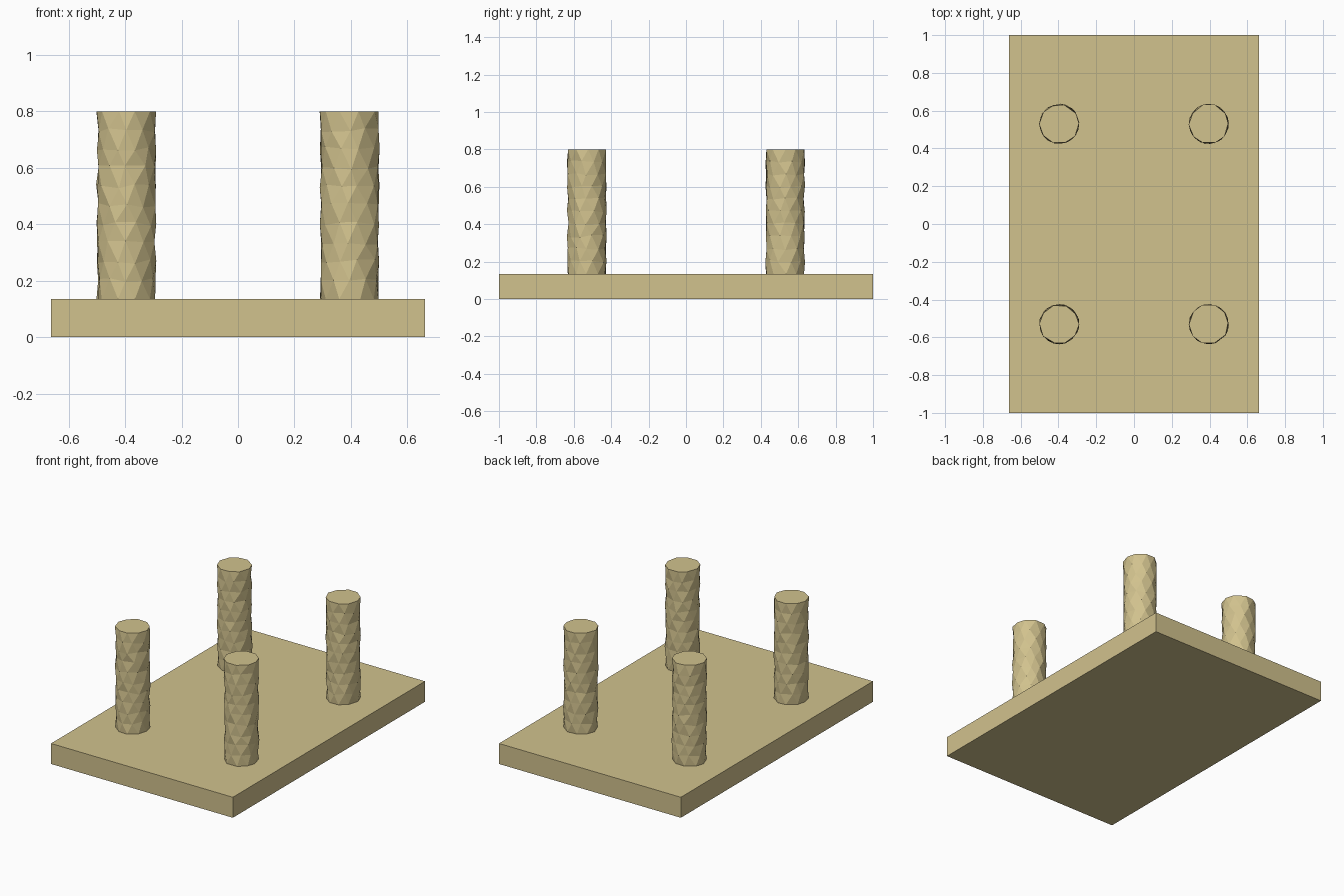
import bpy
import bmesh
import random
from math import cos, sin, tau

random.seed(4)

if "Cube" in bpy.data.objects:
    bpy.data.objects.remove(bpy.data.objects["Cube"], do_unlink=True)

# One sandy colour for everything
sand = bpy.data.materials.new("sand")
sand.use_nodes = True
colour = (0.64, 0.54, 0.27, 1)
sand.diffuse_color = colour
sand.node_tree.nodes["Principled BSDF"].inputs["Base Color"].default_value = colour

BASE_TOP, POST_TOP = 0.135, 0.80
SIDES, RINGS, RADIUS = 10, 11, 0.104


def add_object(name, bm):
    bmesh.ops.recalc_face_normals(bm, faces=bm.faces[:])
    mesh = bpy.data.meshes.new(name)
    bm.to_mesh(mesh)
    bm.free()
    mesh.materials.append(sand)
    obj = bpy.data.objects.new(name, mesh)
    bpy.context.collection.objects.link(obj)
    return obj


# Base slab
bm = bmesh.new()
bmesh.ops.create_cube(bm, size=1)
bmesh.ops.scale(bm, vec=(1.325, 2, BASE_TOP), verts=bm.verts)
bmesh.ops.translate(bm, vec=(0, 0, BASE_TOP / 2), verts=bm.verts)
add_object("base_slab", bm)


# Faceted post: staggered rings joined by triangles, slightly uneven
def faceted_post(name, x, y):
    bm = bmesh.new()
    rings = []
    for i in range(RINGS):
        inner = 0 < i < RINGS - 1
        z = BASE_TOP + (POST_TOP - BASE_TOP) * i / (RINGS - 1)
        ring = []
        for k in range(SIDES):
            a = tau * (k + 0.5 * (i % 2) + random.uniform(-0.12, 0.12)) / SIDES
            r = RADIUS + random.uniform(-0.003, 0.003)
            dz = random.uniform(-0.008, 0.008) if inner else 0
            ring.append(bm.verts.new((x + r * cos(a), y + r * sin(a), z + dz)))
        rings.append(ring)
    for i in range(RINGS - 1):
        low, high = rings[i], rings[i + 1]
        shift = i % 2
        for k in range(SIDES):
            n = (k + 1) % SIDES
            if shift:
                bm.faces.new((low[k], high[n], high[k]))
                bm.faces.new((low[k], low[n], high[n]))
            else:
                bm.faces.new((low[k], low[n], high[k]))
                bm.faces.new((low[n], high[n], high[k]))
    bm.faces.new(rings[-1])
    bm.faces.new(rings[0][::-1])
    return add_object(name, bm)


for end, sy in (("front", -1), ("back", 1)):
    for side, sx in (("left", 1), ("right", -1)):
        faceted_post(f"{end}_{side}_post", sx * 0.396, sy * 0.53)
